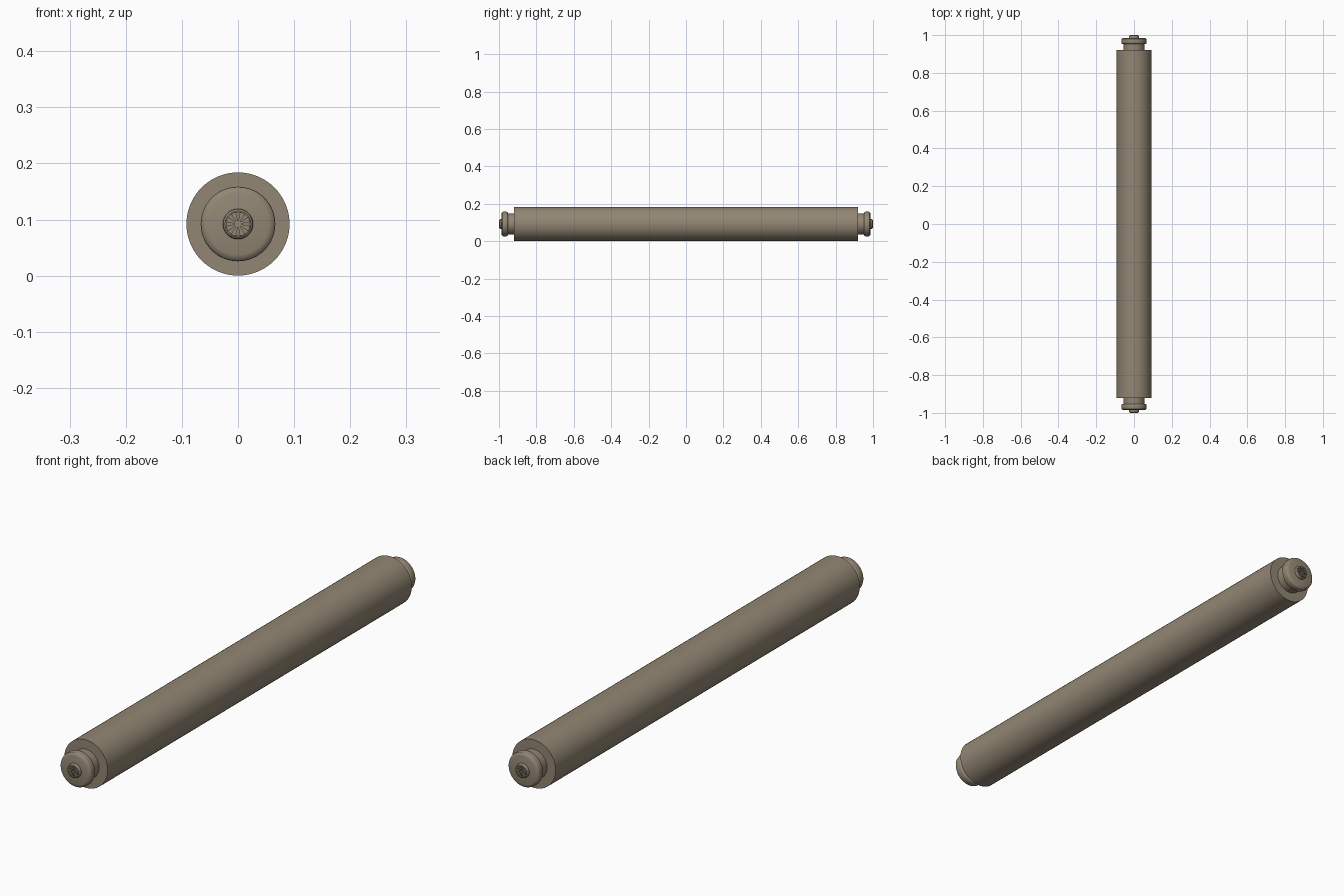
import bpy, bmesh, math
from mathutils import Vector

if "Cube" in bpy.data.objects:
    bpy.data.objects.remove(bpy.data.objects["Cube"])

R = 0.092          # roller radius, also the height of its axis
SEG = 48

mat = bpy.data.materials.new("warm grey brown")
mat.diffuse_color = (0.29, 0.24, 0.175, 1)
mat.use_nodes = True
mat.node_tree.nodes["Principled BSDF"].inputs["Base Color"].default_value = mat.diffuse_color


def finish(name, bm):
    bmesh.ops.recalc_face_normals(bm, faces=bm.faces)
    me = bpy.data.meshes.new(name)
    bm.to_mesh(me)
    bm.free()
    me.materials.append(mat)
    ob = bpy.data.objects.new(name, me)
    bpy.context.collection.objects.link(ob)
    ob.location = (0, 0, R)
    bpy.ops.object.select_all(action='DESELECT')
    ob.select_set(True)
    bpy.context.view_layer.objects.active = ob
    bpy.ops.object.shade_smooth_by_angle(angle=math.radians(30))
    return ob


def lathe(name, profile, side=1, seg=SEG):
    """Closed solid of revolution around y from (radius, y) points."""
    bm = bmesh.new()
    rings = []
    for r, y in profile:
        rings.append([bm.verts.new((r * math.cos(2 * math.pi * i / seg), side * y,
                                    r * math.sin(2 * math.pi * i / seg)))
                      for i in range(seg)])
    for a, b in zip(rings, rings[1:]):
        for i in range(seg):
            j = (i + 1) % seg
            bm.faces.new((a[i], a[j], b[j], b[i]))
    bm.faces.new(rings[0])
    bm.faces.new(rings[-1])
    return finish(name, bm)


def spokes(name, side):
    """Eight raised flared spokes on the screw head."""
    bm = bmesh.new()
    for k in range(8):
        a = k * math.pi / 4
        u = Vector((math.cos(a), 0, math.sin(a)))
        v = Vector((-math.sin(a), 0, math.cos(a)))
        outline = [(0.006, -0.0018), (0.017, -0.003), (0.021, -0.0055),
                   (0.021, 0.0055), (0.017, 0.003), (0.006, 0.0018)]
        loops = [[bm.verts.new(u * r + v * w + Vector((0, side * y, 0)))
                  for r, w in outline] for y in (0.992, 1.0)]
        for i in range(6):
            j = (i + 1) % 6
            bm.faces.new((loops[0][i], loops[0][j], loops[1][j], loops[1][i]))
        bm.faces.new(loops[0])
        bm.faces.new(loops[1])
    return finish(name, bm)


# Long roller body
lathe("roller_body", [(R, -0.92), (R, 0.92)])

# Matching end fittings
for label, s in (("front", -1), ("back", 1)):
    # neck and rounded flange
    lathe(label + "_end_knob",
          [(0.056, 0.915), (0.056, 0.952), (0.061, 0.953), (0.065, 0.957),
           (0.0665, 0.963), (0.0665, 0.974), (0.065, 0.980), (0.061, 0.984),
           (0.055, 0.986)], s)
    # screw head with raised rim
    lathe(label + "_screw_head",
          [(0.027, 0.98), (0.027, 0.991), (0.0255, 0.995), (0.023, 0.997),
           (0.021, 0.997), (0.021, 0.994)], s, 32)
    spokes(label + "_screw_spokes", s)
